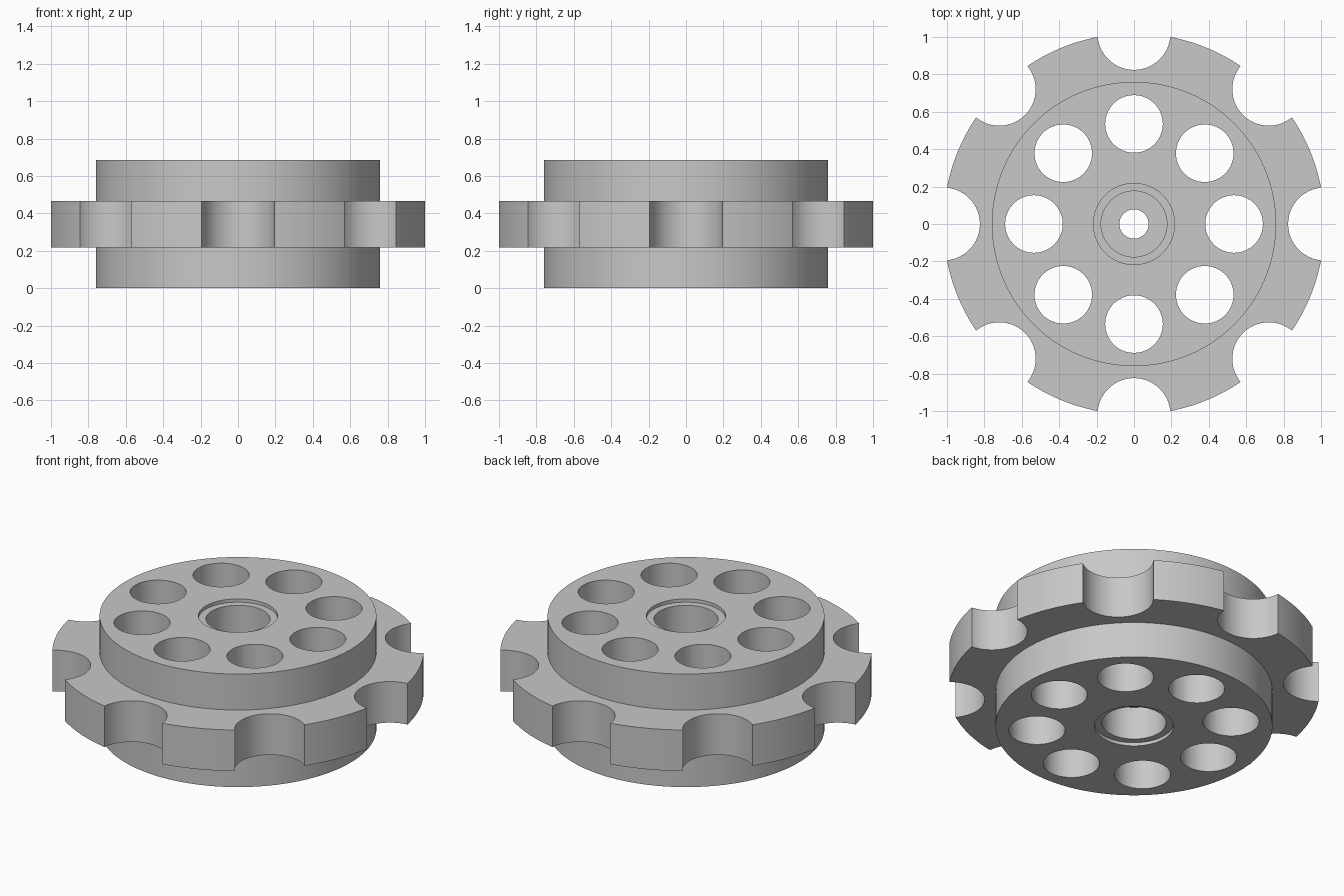
import bpy
import bmesh
from math import cos, sin, tau, radians

if "Cube" in bpy.data.objects:
    bpy.data.objects.remove(bpy.data.objects["Cube"])

HEIGHT = 0.685
COUNT = 8

grey = bpy.data.materials.new("plain grey")
grey.use_nodes = True
colour = (0.58, 0.58, 0.58, 1)
grey.diffuse_color = colour
grey.node_tree.nodes["Principled BSDF"].inputs["Base Color"].default_value = colour


def add_object(name, bm):
    bmesh.ops.recalc_face_normals(bm, faces=bm.faces)
    mesh = bpy.data.meshes.new(name)
    bm.to_mesh(mesh)
    bm.free()
    mesh.materials.append(grey)
    obj = bpy.data.objects.new(name, mesh)
    bpy.context.collection.objects.link(obj)
    return obj


def lathe(name, profile, segments):
    """Revolve a closed (radius, height) loop about the z axis."""
    bm = bmesh.new()
    rings = [[bm.verts.new((r * cos(tau * s / segments), r * sin(tau * s / segments), z))
              for r, z in profile] for s in range(segments)]
    for s in range(segments):
        a, b = rings[s], rings[(s + 1) % segments]
        for i in range(len(profile)):
            j = (i + 1) % len(profile)
            bm.faces.new((a[i], b[i], b[j], a[j]))
    return add_object(name, bm)


def ring_of_cylinders(name, ring_radius, radius):
    """Upright cutters spaced evenly about the axis."""
    bm = bmesh.new()
    for k in range(COUNT):
        angle = tau * k / COUNT
        made = bmesh.ops.create_cone(bm, cap_ends=True, segments=56, radius1=radius,
                                     radius2=radius, depth=HEIGHT + 0.4)
        bmesh.ops.translate(bm, verts=made["verts"],
                            vec=(ring_radius * cos(angle), ring_radius * sin(angle), HEIGHT / 2))
    cutter = add_object(name, bm)
    cutter.hide_render = True
    return cutter


# Hub with a middle flange, recessed bearing seats and a central bore
lower = [(0.078, 0.22), (0.176, 0.22), (0.176, 0.02), (0.217, 0.02),
         (0.217, 0), (0.76, 0), (0.76, 0.218), (1.019, 0.218)]
upper = [(r, HEIGHT - z) for r, z in reversed(lower)]
wheel = lathe("notched_wheel", lower + upper, 144)

# Round through holes and rim notches
for cutter in (ring_of_cylinders("hole_cutter", 0.535, 0.154),
               ring_of_cylinders("notch_cutter", 1.019, 0.195)):
    cut = wheel.modifiers.new(cutter.name, "BOOLEAN")
    cut.operation = "DIFFERENCE"
    cut.solver = "EXACT"
    cut.object = cutter
    bpy.context.view_layer.objects.active = wheel
    bpy.ops.object.modifier_apply(modifier=cut.name)
    bpy.data.objects.remove(cutter)

# Smooth walls, sharp rims
bpy.ops.object.select_all(action="DESELECT")
wheel.select_set(True)
bpy.context.view_layer.objects.active = wheel
bpy.ops.object.shade_smooth_by_angle(angle=radians(30))
